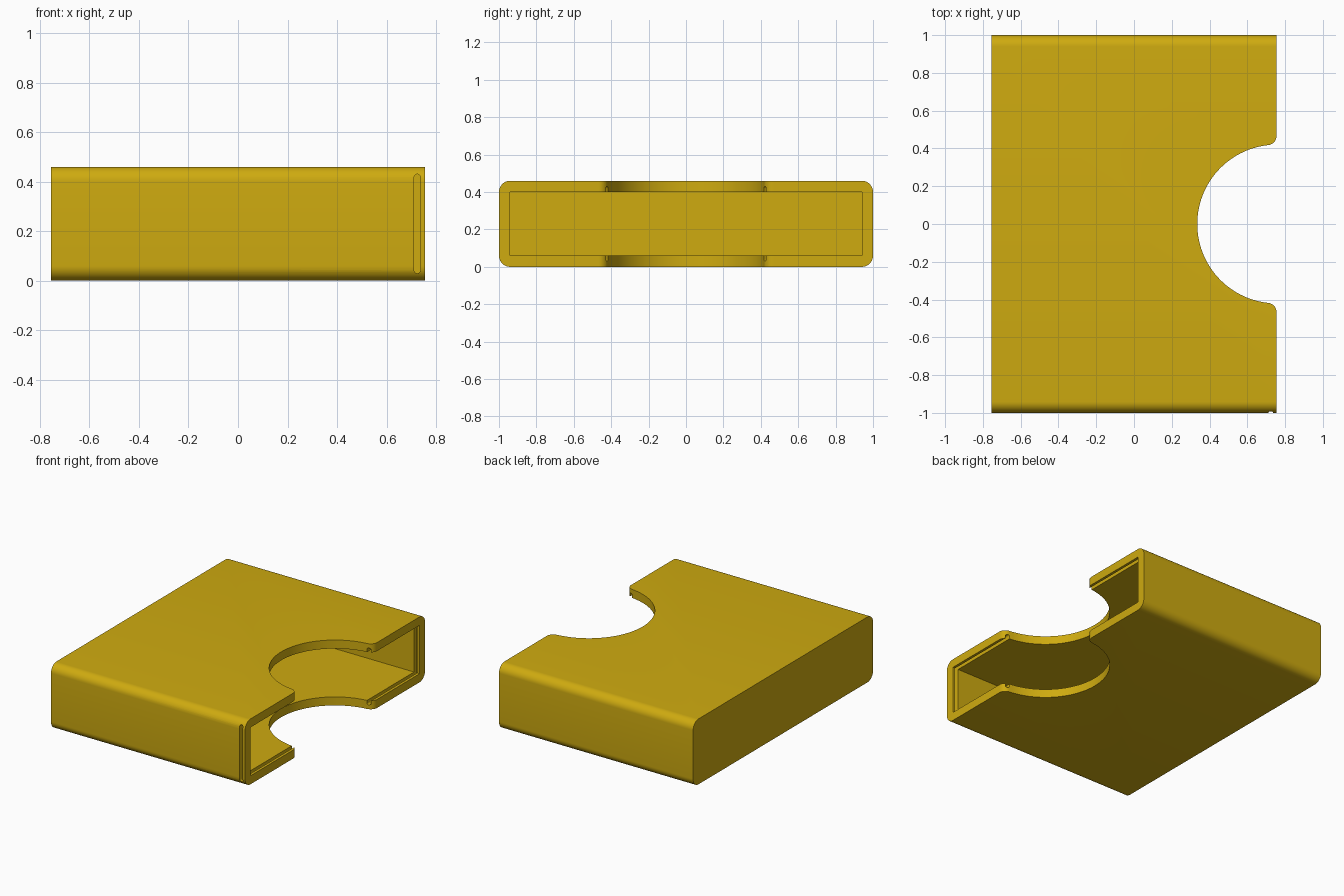
import bpy, bmesh, math
from mathutils import Vector

if "Cube" in bpy.data.objects:
    bpy.data.objects.remove(bpy.data.objects["Cube"])

X, Y, H, WALL = 0.755, 1.0, 0.46, 0.06

gold = bpy.data.materials.new("golden yellow")
gold.diffuse_color = (0.62, 0.405, 0.005, 1)
gold.use_nodes = True
gold.node_tree.nodes["Principled BSDF"].inputs["Base Color"].default_value = gold.diffuse_color


def arc(cx, cy, r, a0, a1, n):
    return [(cx + r * math.cos(math.radians(a0 + (a1 - a0) * i / n)),
             cy + r * math.sin(math.radians(a0 + (a1 - a0) * i / n)))
            for i in range(n + 1)]


def rounded_rect(u0, u1, v0, v1, r, n):
    return (arc(u1 - r, v1 - r, r, 0, 90, n) + arc(u0 + r, v1 - r, r, 90, 180, n)
            + arc(u0 + r, v0 + r, r, 180, 270, n) + arc(u1 - r, v0 + r, r, 270, 360, n))


def prism(name, pts, place, shift):
    """Extrude a 2D outline, placed in 3D by a function, along a vector."""
    bm = bmesh.new()
    face = bm.faces.new([bm.verts.new(place(u, v)) for u, v in pts])
    ext = bmesh.ops.extrude_face_region(bm, geom=[face])
    moved = [g for g in ext["geom"] if isinstance(g, bmesh.types.BMVert)]
    bmesh.ops.translate(bm, vec=Vector(shift), verts=moved)
    bmesh.ops.recalc_face_normals(bm, faces=bm.faces)
    mesh = bpy.data.meshes.new(name)
    bm.to_mesh(mesh)
    bm.free()
    mesh.materials.append(gold)
    ob = bpy.data.objects.new(name, mesh)
    bpy.context.collection.objects.link(ob)
    return ob


# Outer case: rounded profile run along x
case = prism("case", rounded_rect(-Y, Y, 0, H, 0.06, 10),
             lambda u, v: (-X, u, v), (2 * X, 0, 0))

# Inner cavity, open on the right
yi = Y - WALL
cavity = prism("cavity_cutter", [(-yi, WALL), (yi, WALL), (yi, H - WALL), (-yi, H - WALL)],
               lambda u, v: (-X + WALL, u, v), (2 * X, 0, 0))

# Lid slot: round-edged groove, open at the front, blind at the back
slot = prism("slot_cutter", rounded_rect(0.711, 0.736, 0.03, H - 0.03, 0.0115, 5),
             lambda u, v: (u, -1.2, v), (0, 2.17, 0))

# Thumb notch: half circle with rounded lips
R, r = 0.42, 0.05
yf = math.sqrt((R + r) ** 2 - r ** 2)
tip = math.degrees(math.atan2(yf, r))
upper = arc(X - r, yf, r, 0, -tip, 8) + arc(X, 0, R, 180 - tip, 180, 28)[1:]
lower = [(u, -v) for u, v in reversed(upper[:-1])]
outline = [(1.0, yf)] + upper + lower + [(1.0, -yf)]
notch = prism("notch_cutter", outline, lambda u, v: (u, v, -0.2), (0, 0, 1))

# Cut everything out of the case
cutters = [cavity, slot, notch]
for c in cutters:
    c.hide_render = True
    mod = case.modifiers.new(c.name, "BOOLEAN")
    mod.operation, mod.solver, mod.object = "DIFFERENCE", "EXACT", c
dg = bpy.context.evaluated_depsgraph_get()
cut = bpy.data.meshes.new_from_object(case.evaluated_get(dg))
case.modifiers.clear()
case.data = cut
for c in cutters:
    bpy.data.objects.remove(c)

# Smooth curved walls, sharp edges kept
bpy.context.view_layer.objects.active = case
case.select_set(True)
bpy.ops.object.shade_smooth_by_angle(angle=math.radians(30))
